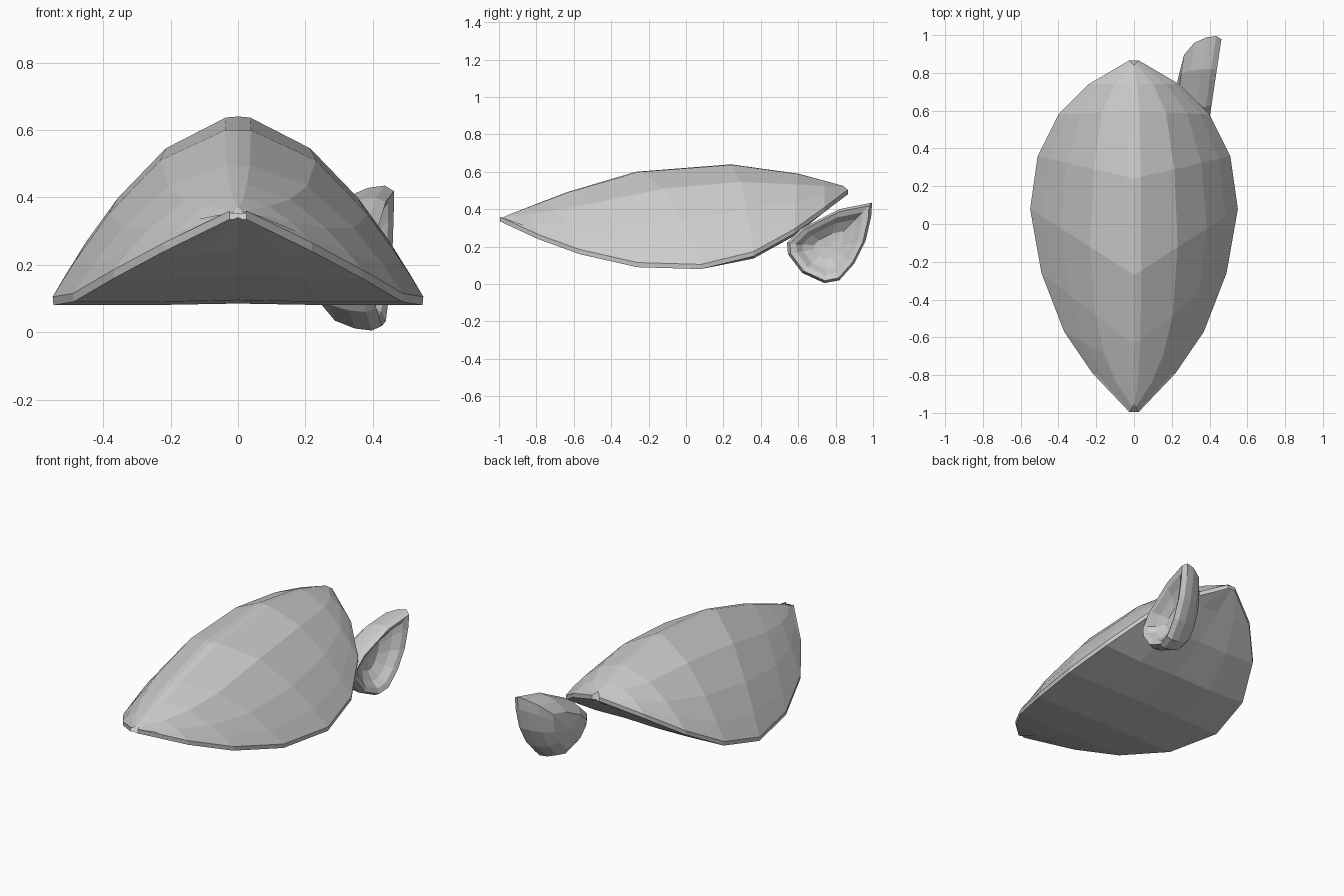
import bpy, bmesh

if "Cube" in bpy.data.objects:
    bpy.data.objects.remove(bpy.data.objects["Cube"])

grey = bpy.data.materials.new("plain grey")
grey.diffuse_color = (0.6, 0.6, 0.6, 1)
grey.use_nodes = True
grey.node_tree.nodes["Principled BSDF"].inputs["Base Color"].default_value = grey.diffuse_color


def finish(name, bm):
    bmesh.ops.remove_doubles(bm, verts=bm.verts, dist=0.0005)
    bmesh.ops.recalc_face_normals(bm, faces=bm.faces)
    me = bpy.data.meshes.new(name)
    bm.to_mesh(me)
    bm.free()
    me.materials.append(grey)
    ob = bpy.data.objects.new(name, me)
    bpy.context.collection.objects.link(ob)
    return ob


def lerp_table(table, v):
    """Piecewise linear lookup of (position, value) pairs."""
    for (a, p), (b, q) in zip(table, table[1:]):
        if v <= b:
            return p + (q - p) * max(0, (v - a) / (b - a))
    return table[-1][1]


def bridge(bm, a, b):
    for i in range(len(a) - 1):
        quad = list(dict.fromkeys([a[i], a[i + 1], b[i + 1], b[i]]))
        if len(quad) > 2:
            bm.faces.new(quad)


# Rim of the domed shell: half width, y, underside height, ridge y of its row
rim = [(0.025, -0.995, 0.335, -0.95), (0.22, -0.79, 0.24, -0.88),
       (0.37, -0.57, 0.16, -0.78), (0.49, -0.26, 0.09, -0.64),
       (0.55, 0.08, 0.08, -0.27), (0.51, 0.36, 0.148, 0.24),
       (0.40, 0.58, 0.27, 0.60), (0.24, 0.74, 0.385, 0.74),
       (0.025, 0.866, 0.48, 0.84)]
ridge = [(-1.0, 0.345), (-0.95, 0.37), (-0.64, 0.49), (-0.27, 0.60), (0, 0.64),
         (0.25, 0.64), (0.60, 0.59), (0.84, 0.525), (0.87, 0.505)]
width = [(y, w) for w, y, z, r in rim]
rim_z = [(y, z + 0.025) for w, y, z, r in rim]


def dome(x, y):
    low, high = lerp_table(rim_z, y), lerp_table(ridge, y)
    s = min(1, abs(x) / lerp_table(width, y))
    return low + (high - low) * (1 - s ** 1.9)


bm = bmesh.new()
rows = []
for w, y, z, r in rim:
    half = []
    for t in (0.0, 0.07, 0.42, 0.70, 0.88):
        px, py = w * t, r + (y - r) * t
        half.append((px, py, dome(px, py)))
    half += [(w, y, z + 0.025), (w * 0.995, y, z)]     # thin rim edge
    # Underside runs nearly flat from side to side
    sag = 0.012 if 0.3 < y < 0.6 else 0
    half += [(w * 0.5, y, z - sag), (0, y, z - sag + 0.005)]
    left = [(-x, yy, zz) for x, yy, zz in reversed(half[1:-1])]
    rows.append([bm.verts.new(p) for p in half + left])
for a, b in zip(rows, rows[1:]):
    bridge(bm, a + a[:1], b + b[:1])
# Close the two blunt tips
bm.faces.new(rows[0])
bm.faces.new(rows[-1])
finish("domed_shell", bm)

# Cupped ear: side outline (y, z), swept through scaled rings
outline = [(0.995, 0.435), (0.82, 0.40), (0.62, 0.30), (0.54, 0.22), (0.545, 0.16),
           (0.62, 0.06), (0.74, 0.005), (0.82, 0.02), (0.90, 0.11), (0.96, 0.23),
           (0.99, 0.36)]
cy, cz = 0.76, 0.2
# (scale, depth) from the hollow floor over the lip to the rounded back
profile = [(0.0, 0.09), (0.35, 0.085), (0.62, 0.05), (0.78, 0.012), (0.93, 0.0),
           (1.0, 0.03), (0.97, 0.08), (0.85, 0.14), (0.58, 0.185), (0.0, 0.20)]
bm = bmesh.new()
rings = []
for s, d in profile:
    ring = []
    for y, z in outline:
        py, pz = cy + (y - cy) * s, cz + (z - cz) * s
        ring.append(bm.verts.new((0.43 + 0.15 * (py - cy) - d, py, pz)))
    rings.append(ring)
for a, b in zip(rings, rings[1:]):
    bridge(bm, a + a[:1], b + b[:1])
finish("cupped_ear", bm)
